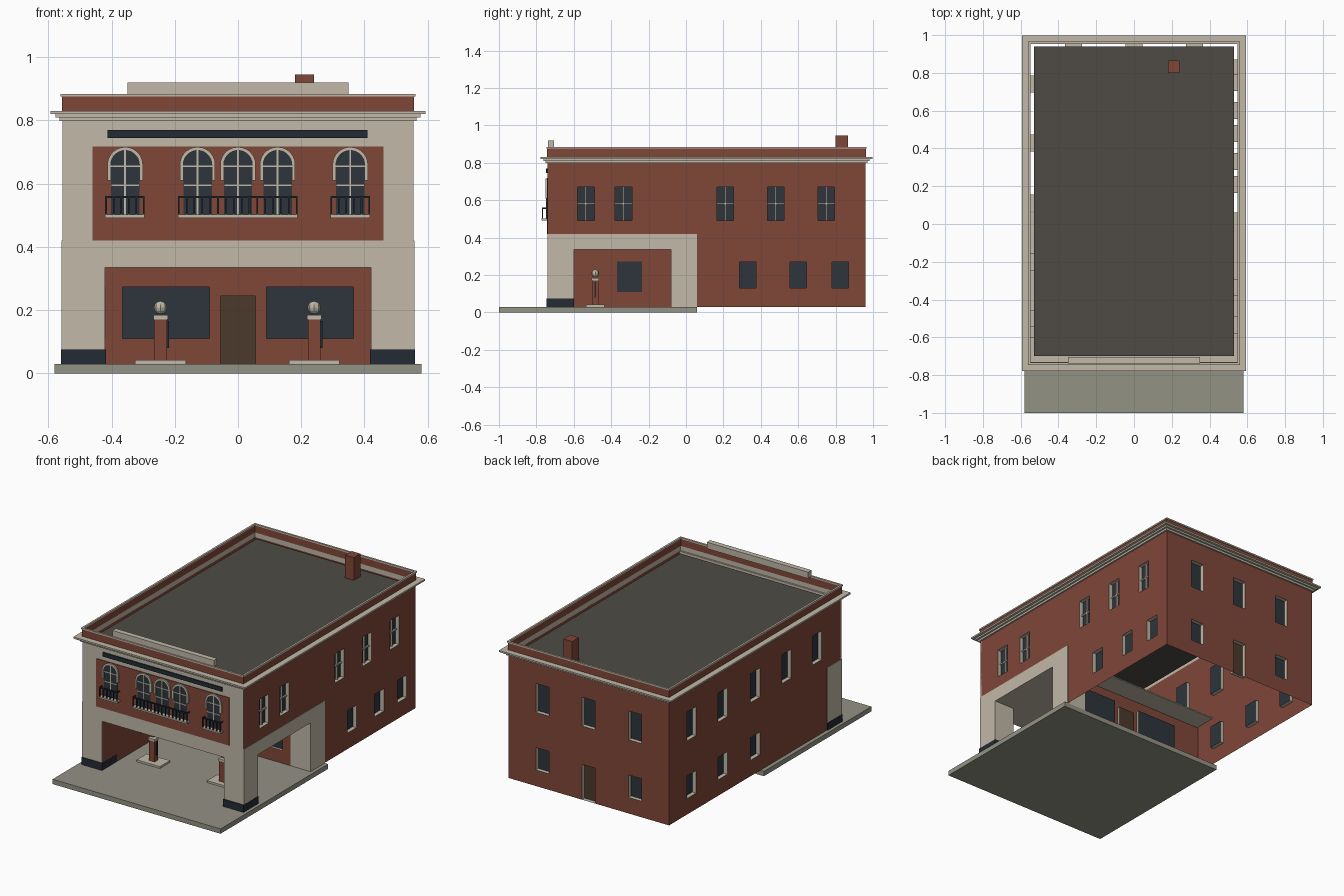
import bpy, bmesh, math
from mathutils import Vector

cube = bpy.data.objects.get("Cube")
if cube:
    bpy.data.objects.remove(cube, do_unlink=True)


def material(name, r, g, b):
    m = bpy.data.materials.new(name)
    m.use_nodes = True
    col = [((c / 255 + 0.055) / 1.055) ** 2.4 for c in (r, g, b)] + [1]
    m.diffuse_color = col
    m.node_tree.nodes["Principled BSDF"].inputs["Base Color"].default_value = col
    return m


BRICK = material("brick red", 128, 71, 57)
STONE = material("pale stone", 193, 185, 168)
GLASS = material("dark glass", 45, 53, 60)
SLATE = material("dark slate blue", 34, 43, 52)
PAVING = material("grey paving", 148, 146, 133)
ROOF = material("roof grey", 78, 75, 69)
WOOD = material("dark wood", 75, 58, 44)

W, FRONT, BACK = 0.555, -0.74, 0.96       # half width and end planes
GROUND, EAVES = 0.03, 0.80


def finish(name, bm, *mats):
    me = bpy.data.meshes.new(name)
    bm.to_mesh(me)
    bm.free()
    for m in mats:
        me.materials.append(m)
    ob = bpy.data.objects.new(name, me)
    bpy.context.collection.objects.link(ob)
    return ob


def box(name, mat, x, y, z):
    """Box from (low, high) ranges."""
    bm = bmesh.new()
    bmesh.ops.create_cube(bm, size=1)
    for v in bm.verts:
        v.co = [r[0] if c < 0 else r[1] for c, r in zip(v.co, (x, y, z))]
    return finish(name, bm, mat)


def prism(name, mat, pts, y0, y1):
    """Extrude an x-z outline from y0 to y1."""
    bm = bmesh.new()
    face = bm.faces.new([bm.verts.new((x, y0, z)) for x, z in pts])
    new = bmesh.ops.extrude_face_region(bm, geom=[face])["geom"]
    for v in new:
        if isinstance(v, bmesh.types.BMVert):
            v.co.y = y1
    bmesh.ops.recalc_face_normals(bm, faces=bm.faces)
    return finish(name, bm, mat)


def ring(name, mat, out, inn, z0, z1):
    """Rectangular band round the building, offset out and in from the walls."""
    bm = bmesh.new()
    loops = []
    for off, z in ((out, z0), (out, z1), (-inn, z1), (-inn, z0)):
        x, y0, y1 = W + off, FRONT - off, BACK + off
        loops.append([bm.verts.new((a, b, z)) for a, b in
                      ((-x, y0), (x, y0), (x, y1), (-x, y1))])
    for i in range(4):
        p, q = loops[i], loops[(i + 1) % 4]
        for j in range(4):
            k = (j + 1) % 4
            bm.faces.new((p[j], p[k], q[k], q[j]))
    bmesh.ops.recalc_face_normals(bm, faces=bm.faces)
    return finish(name, bm, mat)


def wall(name, mat, origin, along, normal, u, v, holes=(), depth=0.025):
    """Thin wall with recessed openings; each hole is (u0, u1, v0, v1, fill)."""
    o, a, n = Vector(origin), Vector(along), Vector(normal)
    mats = (mat, STONE, GLASS, WOOD)
    bm = bmesh.new()

    def quad(corners, index, facing):
        f = bm.faces.new([bm.verts.new(o + a * p - n * d + Vector((0, 0, q)))
                          for p, q, d in corners])
        f.normal_update()
        if f.normal.dot(facing) < 0:
            f.normal_flip()
        f.material_index = index

    us = sorted({*u, *(c for h in holes for c in h[:2])})
    vs = sorted({*v, *(c for h in holes for c in h[2:4])})
    for u0, u1 in zip(us, us[1:]):
        for v0, v1 in zip(vs, vs[1:]):
            p, q = (u0 + u1) / 2, (v0 + v1) / 2
            if not any(h[0] < p < h[1] and h[2] < q < h[3] for h in holes):
                quad(((u0, v0, 0), (u1, v0, 0), (u1, v1, 0), (u0, v1, 0)), 0, n)
    for u0, u1, v0, v1, fill in holes:
        if fill is None:
            continue
        rim = ((u0, v0), (u1, v0), (u1, v1), (u0, v1))
        quad([(p, q, depth) for p, q in rim], mats.index(fill), n)
        up = Vector((0, 0, 1))
        for i, facing in enumerate((up, -a, -up, a)):
            s, t = rim[i], rim[(i + 1) % 4]
            quad(((*s, 0), (*t, 0), (*t, depth), (*s, depth)), 1, facing)
    bmesh.ops.remove_doubles(bm, verts=bm.verts, dist=1e-5)
    return finish(name, bm, *mats)


def windows(centres, v0, v1):
    return [(c - 0.045, c + 0.045, v0, v1, GLASS) for c in centres]


UPPER, LOWER = (0.49, 0.67), (0.13, 0.27)
X, Y = (1, 0, 0), (0, 1, 0)

# Forecourt slab, roof and chimney
box("forecourt_slab", PAVING, (-0.58, 0.58), (-1, 0.06), (0, GROUND))
box("flat_roof", ROOF, (-0.53, 0.53), (-0.70, 0.94), (0.795, 0.803))
box("chimney", BRICK, (0.18, 0.24), (0.80, 0.865), (0.80, 0.945))

# Outer walls
right_upper = (-0.535, -0.335, 0.21, 0.48, 0.75)
wall("right_wall", BRICK, (W, 0, 0), Y, X, (FRONT, BACK), (GROUND, EAVES),
     windows(right_upper, *UPPER) + windows((0.33, 0.60, 0.825), *LOWER)
     + [(FRONT, 0.06, GROUND, 0.42, None)])
wall("left_wall", BRICK, (-W, 0, 0), Y, (-1, 0, 0), (FRONT, BACK), (GROUND, EAVES),
     windows((-0.5, -0.2, 0.11, 0.43, 0.74), *UPPER)
     + windows((0.11, 0.43, 0.74), *LOWER))
wall("back_wall", BRICK, (0, BACK, 0), X, Y, (-W, W), (GROUND, EAVES),
     windows((-0.32, 0, 0.32), *UPPER) + windows((-0.32, 0.32), *LOWER)
     + [(-0.045, 0.045, GROUND, 0.25, WOOD)])
box("front_wall", STONE, (-W, W), (FRONT, FRONT + 0.01), (0.42, EAVES))
for c in right_upper:
    box("window_upright", STONE, (W - 0.025, W - 0.015), (c - 0.004, c + 0.004), UPPER)
    box("window_crossbar", STONE, (W - 0.025, W - 0.015), (c - 0.045, c + 0.045),
        (0.576, 0.584))

# Open porch: piers, lintels, ceiling and inner walls
E = W + 0.003
for name, x, y in (("front_right_pier", (0.42, E), (FRONT, -0.60)),
                   ("back_right_pier", (0.42, E), (-0.08, 0.06)),
                   ("front_left_pier", (-E, -0.42), (FRONT, -0.60))):
    box(name, STONE, x, y, (GROUND, 0.335))
box("front_lintel", STONE, (-E, 0.42), (FRONT, -0.60), (0.335, 0.42))
box("right_lintel", STONE, (0.42, E), (FRONT, 0.06), (0.335, 0.42))
box("porch_ceiling", STONE, (-0.55, 0.42), (-0.60, 0.06), (0.335, 0.342))
for s in (-1, 1):
    box("pier_base", SLATE, sorted((s * 0.418, s * 0.56)), (FRONT - 0.005, -0.598),
        (GROUND, 0.075))
wall("porch_back_wall", BRICK, (0, -0.08, 0), X, (0, -1, 0), (-W, 0.42),
     (GROUND, 0.335), [(-0.365, -0.09, 0.11, 0.273, GLASS),
                       (0.09, 0.365, 0.11, 0.273, GLASS),
                       (-0.055, 0.055, GROUND, 0.245, WOOD)], 0.015)
wall("porch_left_wall", BRICK, (-0.419, 0, 0), Y, X, (FRONT + 0.003, -0.08),
     (GROUND, 0.335), [(-0.37, -0.235, 0.11, 0.273, GLASS)], 0.001)

# Cornice, parapet and crest
for i, (out, z0, z1) in enumerate(((0.01, 0.798, 0.81), (0.022, 0.81, 0.82),
                                   (0.038, 0.82, 0.83))):
    ring("cornice_band_%d" % (i + 1), STONE, out, 0, z0, z1)
ring("parapet", BRICK, 0.002, 0.002, 0.83, 0.875)
ring("parapet_cap", STONE, 0.006, 0.006, 0.875, 0.884)
box("parapet_crest", STONE, (-0.35, 0.35), (-0.738, -0.705), (0.88, 0.92))

# Front brick panel and blank sign band
box("front_brick_panel", BRICK, (-0.46, 0.46), (FRONT - 0.004, FRONT), (0.42, 0.718))
box("sign_band", SLATE, (-0.412, 0.41), (FRONT - 0.008, FRONT), (0.745, 0.77))


def arc(cx, cz, r, n=14):
    return [(cx + r * math.cos(math.pi * i / n), cz + r * math.sin(math.pi * i / n))
            for i in range(n + 1)]


# Arched windows
SPRING, SILL = 0.66, 0.50
for cx in (-0.357, -0.128, 0, 0.125, 0.355):
    hw, outer = 0.045, 0.056
    prism("arched_glass", GLASS, arc(cx, SPRING, hw) + [(cx - hw, SILL), (cx + hw, SILL)],
          FRONT - 0.006, FRONT)
    prism("arch_surround", STONE,
          [(cx + outer, 0.61)] + arc(cx, SPRING, outer) + [(cx - outer, 0.61),
          (cx - hw, 0.61)] + arc(cx, SPRING, hw)[::-1] + [(cx + hw, 0.61)],
          FRONT - 0.012, FRONT)
    box("arched_window_upright", STONE, (cx - 0.003, cx + 0.003),
        (FRONT - 0.009, FRONT), (SILL, SPRING + hw))
    for z in (0.595, 0.655):
        box("arched_window_crossbar", STONE, (cx - hw, cx + hw),
            (FRONT - 0.009, FRONT), (z - 0.003, z + 0.003))

# Balconies
Y0, T = -0.770, 0.005
for x0, x1 in ((-0.42, -0.295), (-0.19, 0.188), (0.292, 0.417)):
    box("balcony_floor", STONE, (x0, x1), (Y0 - 0.003, FRONT), (0.492, 0.502))
    box("balcony_top_rail", SLATE, (x0, x1), (Y0, Y0 + T), (0.554, 0.561))
    for x in (x0, x1 - T):
        box("balcony_side_rail", SLATE, (x, x + T), (Y0, FRONT), (0.554, 0.561))
    count = round((x1 - x0) / 0.025)
    for i in range(count + 1):
        x = x0 + (x1 - x0 - T) * i / count
        box("baluster", SLATE, (x, x + T), (Y0, Y0 + T), (0.50, 0.556))

# Forecourt pumps
PY = -0.485
for cx in (-0.245, 0.241):
    box("pump_plinth", STONE, (cx - 0.08, cx + 0.08), (PY - 0.05, PY + 0.05),
        (GROUND, 0.042))
    box("pump_post", BRICK, (cx - 0.02, cx + 0.02), (PY - 0.016, PY + 0.016), (0.04, 0.17))
    box("pump_cap", STONE, (cx - 0.023, cx + 0.023), (PY - 0.02, PY + 0.02), (0.17, 0.184))
    box("pump_hose", SLATE, (cx + 0.02, cx + 0.026), (PY - 0.004, PY + 0.004), (0.08, 0.165))
    bm = bmesh.new()
    bmesh.ops.create_uvsphere(bm, u_segments=8, v_segments=6, radius=0.021)
    bmesh.ops.translate(bm, verts=bm.verts, vec=(cx, PY, 0.208))
    finish("pump_globe", bm, STONE)
